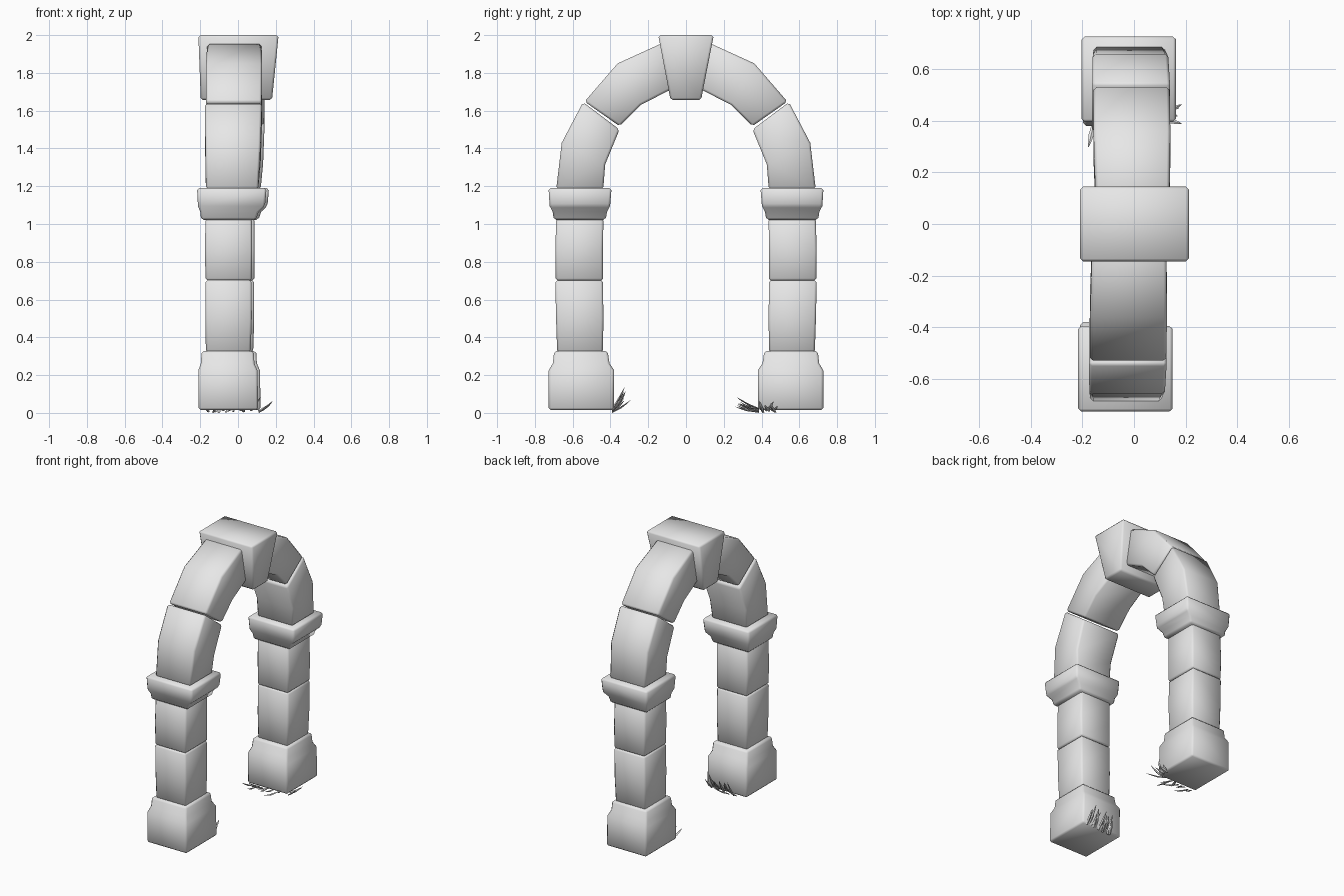
import bpy
import math
import random
from mathutils import Vector

random.seed(4)
cube = bpy.data.objects.get("Cube")
if cube:
    bpy.data.objects.remove(cube, do_unlink=True)

stone_grey = bpy.data.materials.new("stone_grey")
stone_grey.use_nodes = True
stone_grey.diffuse_color = (0.8, 0.8, 0.8, 1)
stone_grey.node_tree.nodes["Principled BSDF"].inputs["Base Color"].default_value = (0.8, 0.8, 0.8, 1)


def make_object(name, verts, faces, bevel=0.0, angle=75):
    mesh = bpy.data.meshes.new(name)
    mesh.from_pydata(verts, [], faces)
    mesh.materials.append(stone_grey)
    obj = bpy.data.objects.new(name, mesh)
    bpy.context.collection.objects.link(obj)
    bpy.ops.object.select_all(action='DESELECT')
    bpy.context.view_layer.objects.active = obj
    obj.select_set(True)
    # consistent outward normals
    bpy.ops.object.mode_set(mode='EDIT')
    bpy.ops.mesh.select_all(action='SELECT')
    bpy.ops.mesh.normals_make_consistent(inside=False)
    bpy.ops.object.mode_set(mode='OBJECT')
    if bevel:
        mod = obj.modifiers.new("worn_edges", 'BEVEL')
        mod.width = bevel
        mod.segments = 1
        mod.limit_method = 'ANGLE'
        mod.angle_limit = math.radians(40)
        bpy.ops.object.modifier_apply(modifier=mod.name)
    bpy.ops.object.shade_smooth_by_angle(angle=math.radians(angle))
    return obj


def loft(rings):
    """Skin four-cornered rings into a closed block."""
    verts = [v for ring in rings for v in ring]
    last = len(verts) - 4
    faces = [(0, 1, 2, 3), tuple(range(last, last + 4))]
    for r in range(len(rings) - 1):
        a = r * 4
        for i in range(4):
            j = (i + 1) % 4
            faces.append((a + i, a + j, a + 4 + j, a + 4 + i))
    return verts, faces


def block(name, stations, side, shift=0.0, bevel=0.012):
    """Each station: outer (y, z), inner (y, z), x range; y is distance from the middle."""
    rings = []
    for (yo, zo), (yi, zi), (xa, xb) in stations:
        xa, xb = xa + shift, xb + shift
        rings.append([(xa, side * yo, zo), (xb, side * yo, zo),
                      (xb, side * yi, zi), (xa, side * yi, zi)])
    return make_object(name, *loft(rings), bevel=bevel)


def flat(z, outer, inner, xa, xb):
    return (outer, z), (inner, z), (xa, xb)


# Two legs and the curved stones above them
for label, side, shift in (("front", -1, -0.005), ("back", 1, 0.008)):
    block(label + "_plinth", [
        flat(0.015, 0.727, 0.382, -0.205, 0.112),
        flat(0.225, 0.727, 0.380, -0.205, 0.108),
        flat(0.262, 0.705, 0.405, -0.192, 0.092),
        flat(0.328, 0.698, 0.415, -0.187, 0.088)], side, shift)
    block(label + "_lower_shaft", [
        flat(0.320, 0.682, 0.440, -0.165, 0.072),
        flat(0.500, 0.688, 0.437, -0.168, 0.078),
        flat(0.703, 0.692, 0.440, -0.168, 0.077)], side, shift)
    block(label + "_upper_shaft", [
        flat(0.700, 0.690, 0.438, -0.167, 0.078),
        flat(0.860, 0.692, 0.440, -0.170, 0.080),
        flat(1.030, 0.687, 0.437, -0.167, 0.078)], side, shift)
    block(label + "_capital", [
        flat(1.022, 0.700, 0.425, -0.190, 0.100),
        flat(1.065, 0.706, 0.418, -0.195, 0.115),
        flat(1.095, 0.722, 0.402, -0.207, 0.148),
        flat(1.190, 0.728, 0.394, -0.212, 0.156)], side, shift)
    block(label + "_lower_arch_stone", [
        ((0.687, 1.185), (0.438, 1.185), (-0.165, 0.112)),
        ((0.658, 1.430), (0.428, 1.315), (-0.168, 0.125)),
        ((0.545, 1.645), (0.352, 1.500), (-0.170, 0.132))], side, shift)
    block(label + "_upper_arch_stone", [
        ((0.537, 1.648), (0.352, 1.518), (-0.165, 0.130)),
        ((0.362, 1.850), (0.240, 1.630), (-0.165, 0.133)),
        ((0.120, 1.960), (0.080, 1.712), (-0.158, 0.130))], side, shift)

# Wedge stone closing the arch
block("keystone", [
    ((0.080, 1.656), (-0.082, 1.656), (-0.197, 0.180)),
    ((0.147, 2.000), (-0.147, 2.000), (-0.210, 0.215))], 1)


def tuft(name, count, start, end, lean, rise, length):
    """Scatter curved pointed blades along a line at the foot of a plinth."""
    verts, faces = [], []
    for k in range(count):
        root = Vector(start).lerp(Vector(end), (k + 0.5) / count)
        root.z = random.uniform(0.018, 0.04)
        out = Vector(lean)
        along = Vector((-out.y, out.x, 0))
        aim = out + along * random.uniform(-0.6, 0.6) + Vector((0, 0, random.uniform(*rise)))
        aim.normalize()
        across = aim.cross(Vector((0, 0, 1))).normalized()
        thick = across.cross(aim)
        size = length * random.uniform(0.65, 1.0)
        rings = []
        for t, w in ((0, 0.007), (0.45, 0.010), (0.8, 0.006), (1, 0.001)):
            c = root + aim * size * t + Vector((0, 0, 0.2 * size * t * t))
            rings.append([c + across * w, c + thick * w * 0.5, c - across * w, c - thick * w * 0.5])
        v, f = loft(rings)
        base = len(verts)
        verts += v
        faces += [tuple(i + base for i in face) for face in f]
    # settle the lowest blade on the ground
    low = min(v.z for v in verts)
    verts = [v - Vector((0, 0, low)) for v in verts]
    make_object(name, verts, faces, angle=50)


# Grass at the inner feet and beside the back leg
tuft("front_leg_grass", 11, (-0.13, -0.39, 0), (0.08, -0.39, 0), (0, 1, 0), (0.1, 1.6), 0.12)
tuft("back_leg_grass", 9, (-0.17, 0.385, 0), (0.07, 0.385, 0), (0, -1, 0), (0.0, 0.4), 0.14)
tuft("side_grass", 5, (0.11, 0.40, 0), (0.11, 0.48, 0), (1, 0, 0), (0.1, 0.6), 0.095)
